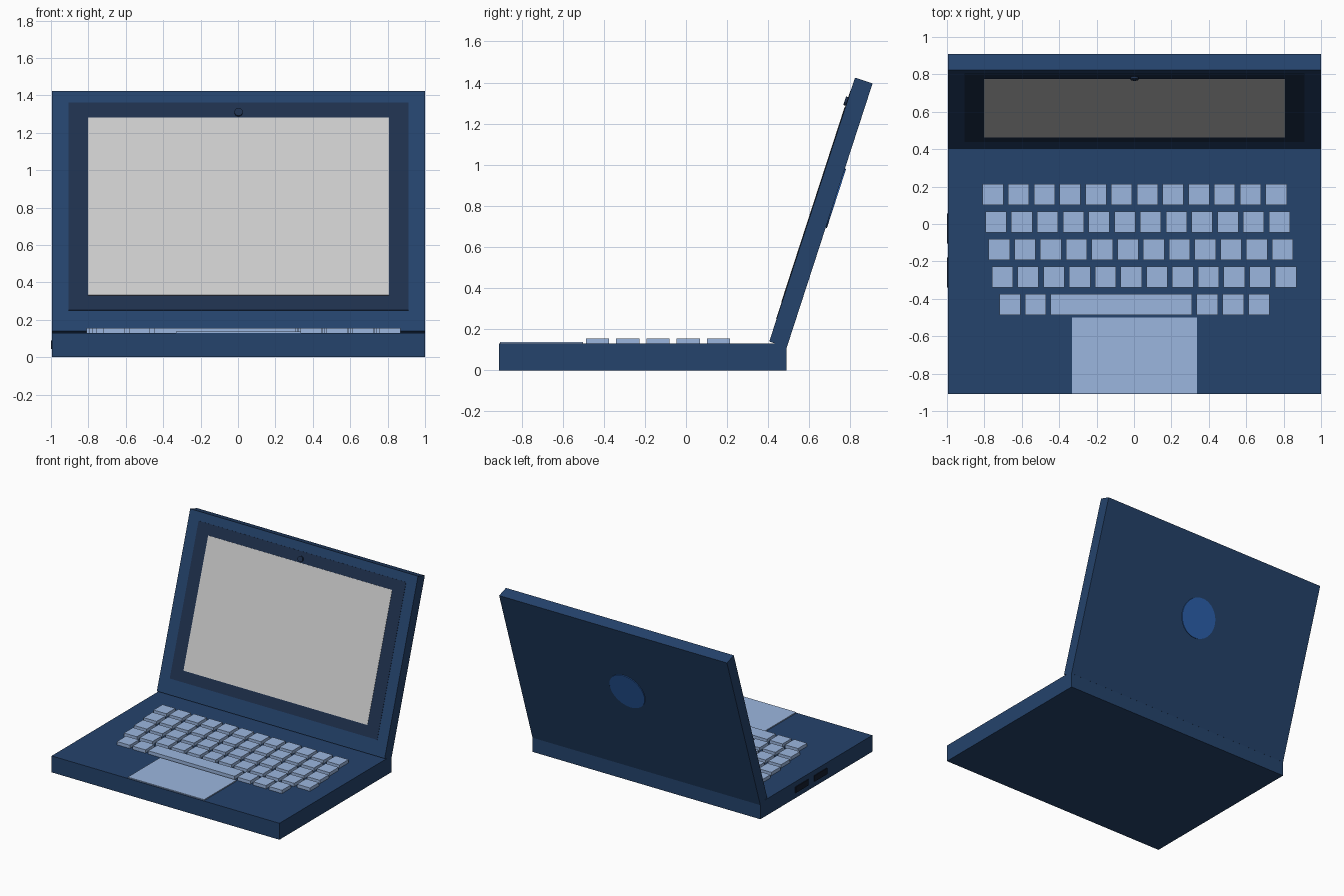
import bpy, math
from mathutils import Matrix

if "Cube" in bpy.data.objects:
    bpy.data.objects.remove(bpy.data.objects["Cube"])

CX = 0.003            # body centre; the ports stick out on the left
HALF = 0.997
TILT = math.radians(18)


def mat(name, rgb):
    m = bpy.data.materials.new(name)
    m.diffuse_color = (*rgb, 1)
    m.use_nodes = True
    m.node_tree.nodes["Principled BSDF"].inputs["Base Color"].default_value = m.diffuse_color
    return m


NAVY = mat("navy_shell", (0.018, 0.056, 0.15))
DARK = mat("dark_bezel", (0.013, 0.03, 0.075))
BLACK = mat("port_black", (0.007, 0.012, 0.028))
PALE = mat("pale_keys", (0.33, 0.47, 0.74))
BLUE = mat("badge_blue", (0.025, 0.12, 0.42))

# Lid space: x across, y into the thickness, z up the panel from its front bottom edge
LID = Matrix.Translation((CX, 0.405, 0.14)) @ Matrix.Rotation(-TILT, 4, 'X')


def finish(name, material, space):
    ob = bpy.context.object
    ob.name = ob.data.name = name
    if material:
        ob.data.materials.append(material)
    ob.data.transform(ob.matrix_basis)
    ob.matrix_basis = space
    return ob


def box(name, x, y, z, material=None, space=Matrix()):
    """Box from (min, max) ranges."""
    bpy.ops.mesh.primitive_cube_add(size=1)
    ob = bpy.context.object
    ob.matrix_basis = (Matrix.Translation([sum(r) / 2 for r in (x, y, z)])
                       @ Matrix.Diagonal([r[1] - r[0] for r in (x, y, z)] + [1]))
    return finish(name, material, space)


def disc(name, radius, y, z, material):
    """Round disc lying on the lid, from y[0] to y[1] through its thickness."""
    bpy.ops.mesh.primitive_cylinder_add(vertices=32, radius=radius, depth=y[1] - y[0])
    ob = bpy.context.object
    ob.matrix_basis = (Matrix.Translation((0, sum(y) / 2, z))
                       @ Matrix.Rotation(math.pi / 2, 4, 'X'))
    ob = finish(name, material, LID)
    bpy.ops.object.shade_smooth_by_angle()
    return ob


# Base and trackpad
box("base", (CX - HALF, CX + HALF), (-0.91, 0.49), (0, 0.13), NAVY)
box("trackpad", (CX - 0.334, CX + 0.334), (-0.905, -0.5), (0.12, 0.138), PALE)

# Side ports
for i, y in enumerate(((-0.34, -0.18), (-0.105, 0.055))):
    box(f"port_{i + 1}", (-1, -0.97), y, (0.043, 0.09), BLACK)

# Keyboard: four staggered rows, then the space bar row
KEY, PITCH, ROW = 0.113, 0.1377, 0.147


def key(name, x, row, width=KEY):
    y = 0.158 - ROW * row
    box(name, (x, x + width), (y - KEY / 2, y + KEY / 2), (0.12, 0.156), PALE)


for row in range(4):
    for col in range(12):
        key(f"key_{row + 1}_{col + 1}", -0.811 + 0.017 * row + PITCH * col, row)
for i, x in enumerate((-0.719, -0.583, 0.335, 0.474, 0.612)):
    key(f"key_5_{i + 1}", x, 4)
key("space_bar", -0.446, 4, 0.757)

# Lid with bezel, screen, webcam and round badge on the back
box("lid", (-HALF, HALF), (0, 0.09), (0, 1.35), NAVY, LID)
box("bezel", (-0.908, 0.908), (-0.002, 0.02), (0.116, 1.283), DARK, LID)
box("screen", (-0.805, 0.805), (-0.004, 0.02), (0.2, 1.2), None, LID)
disc("webcam", 0.022, (-0.013, 0.01), 1.228, DARK)
disc("back_badge", 0.151, (0.08, 0.096), 0.763, BLUE)
